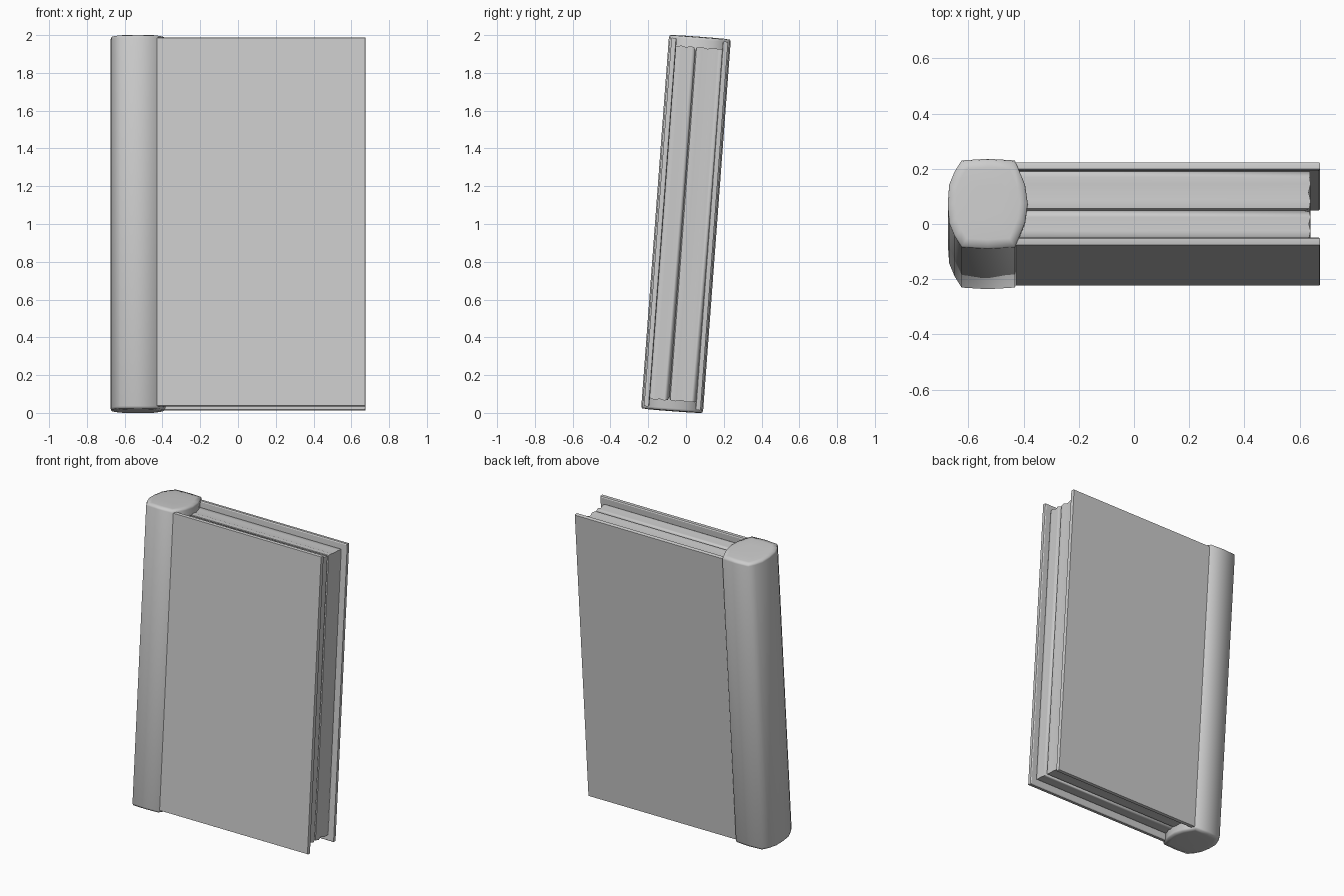
import bpy, bmesh, math
from mathutils import Matrix

cube = bpy.data.objects.get("Cube")
if cube:
    bpy.data.objects.remove(cube, do_unlink=True)

grey = bpy.data.materials.new("plain grey")
grey.use_nodes = True
colour = (0.6, 0.6, 0.6, 1)
grey.diffuse_color = colour
grey.node_tree.nodes["Principled BSDF"].inputs["Base Color"].default_value = colour

# The whole book leans back slightly
LEAN = Matrix.Translation((0, 0, 1)) @ Matrix.Rotation(math.radians(-4.27), 4, "X")


def loft(name, rings, angle):
    """Skin a stack of equal-length rings, close both ends and lean the part."""
    bm = bmesh.new()
    loops = [[bm.verts.new(p) for p in ring] for ring in rings]
    for a, b in zip(loops, loops[1:]):
        for i in range(len(a)):
            j = (i + 1) % len(a)
            bm.faces.new((a[i], a[j], b[j], b[i]))
    bm.faces.new(loops[0])
    bm.faces.new(loops[-1])
    bmesh.ops.recalc_face_normals(bm, faces=bm.faces)
    mesh = bpy.data.meshes.new(name)
    bm.to_mesh(mesh)
    bm.free()
    mesh.materials.append(grey)
    obj = bpy.data.objects.new(name, mesh)
    bpy.context.collection.objects.link(obj)
    obj.matrix_world = LEAN
    bpy.ops.object.select_all(action="DESELECT")
    obj.select_set(True)
    bpy.context.view_layer.objects.active = obj
    bpy.ops.object.shade_smooth_by_angle(angle=math.radians(angle))
    return obj


def slab(y, x0, x1, h):
    """Rectangle in the plane of the cover at depth y."""
    return [(x0, y, -h), (x1, y, -h), (x1, y, h), (x0, y, h)]


# Covers: thin boards with a slightly eased outer edge
for name, side in (("front_cover", -1), ("back_cover", 1)):
    loft(name, [slab(side * y, -0.45, 0.675 - e, 0.978 - e)
                for y, e in ((0.122, 0.006), (0.126, 0), (0.146, 0), (0.15, 0.002))], 30)

# Page block: ridged edges with a deep crease off centre
ridges = [(-0.128, 0.012), (-0.115, 0.004), (-0.095, 0), (-0.07, 0.006), (-0.045, 0),
          (-0.026, 0.004), (-0.02, 0.022), (-0.014, 0.004), (0.015, 0), (0.045, 0.007),
          (0.075, 0), (0.1, 0.003), (0.118, 0.002), (0.128, 0.012)]
loft("page_block", [slab(y, -0.42, 0.64 - d, 0.94 - d) for y, d in ridges], 60)

# Spine: rounded column with shallow domed ends
half = [(-0.395, 0.07), (-0.432, 0.158), (-0.53, 0.164), (-0.625, 0.158),
        (-0.65, 0.118), (-0.67, 0.07)]
outline = ([(-0.385, 0)] + half + [(-0.675, 0)] + [(x, -y) for x, y in reversed(half)])
levels = [(0.994, 0.4), (0.993, 0.8), (0.99, 0.975), (0.978, 1)]
levels += [(-z, s) for z, s in reversed(levels)]
MID = -0.53
loft("spine", [[(MID + (x - MID) * s, y * s, z) for x, y in outline] for z, s in levels], 80)
